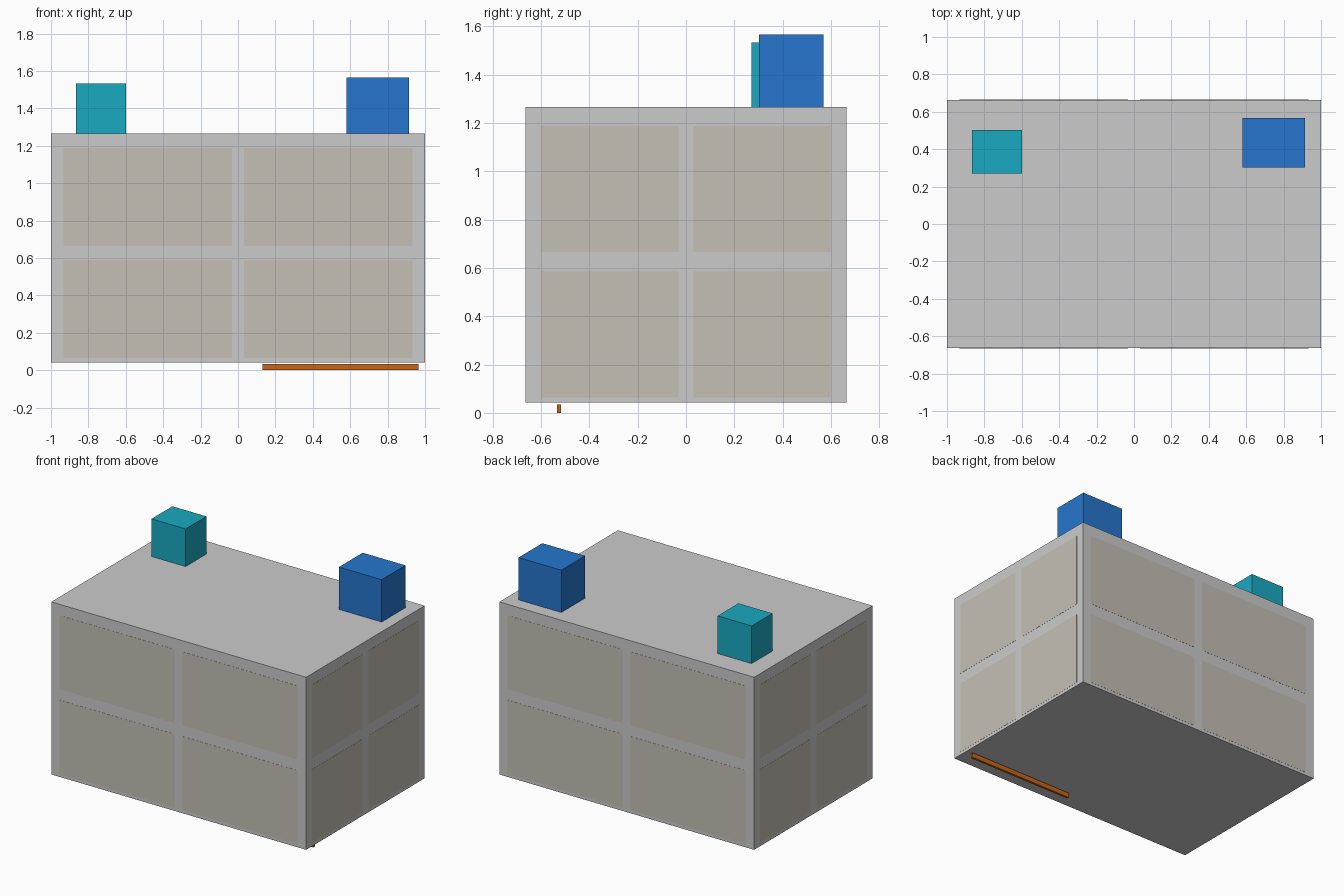
import bpy

if "Cube" in bpy.data.objects:
    bpy.data.objects.remove(bpy.data.objects["Cube"])


def material(name, rgb):
    m = bpy.data.materials.new(name)
    m.diffuse_color = (*rgb, 1)
    m.use_nodes = True
    m.node_tree.nodes["Principled BSDF"].inputs["Base Color"].default_value = m.diffuse_color
    return m


def box(name, x, y, z, mat=None):
    """Box from (min, max) ranges on each axis."""
    bpy.ops.mesh.primitive_cube_add(size=1, location=[sum(r) / 2 for r in (x, y, z)])
    ob = bpy.context.object
    ob.name = name
    ob.scale = [r[1] - r[0] for r in (x, y, z)]
    bpy.ops.object.transform_apply(location=False, rotation=False, scale=True)
    if mat:
        ob.data.materials.append(mat)
    return ob


beige = material("beige", (0.56, 0.52, 0.46))
teal = material("teal", (0.01, 0.40, 0.53))
blue = material("blue", (0.02, 0.18, 0.62))
orange = material("orange", (0.58, 0.13, 0.01))

# Main block
HX, HY = 0.999, 0.664
box("main_body", (-HX, HX), (-HY, HY), (0.042, 1.265))

# Thin wall panels, two by two on each side
PROUD = 0.001
rows = {"lower": (0.064, 0.587), "upper": (0.665, 1.187)}
for row, z in rows.items():
    for s, end in ((-1, "left"), (1, "right")):
        x = sorted((s * 0.032, s * 0.933))
        y = sorted((s * 0.032, s * 0.60))
        for d, face in ((-1, "front"), (1, "back")):
            box(f"{face}_panel_{row}_{end}", x, sorted((d * (HY - 0.01), d * (HY + PROUD))), z, beige)
        for d, face in ((-1, "left"), (1, "right")):
            part = "front" if s < 0 else "rear"
            box(f"{face}_panel_{row}_{part}", sorted((d * (HX - 0.01), d * (HX + PROUD))), y, z, beige)

# Rooftop units
box("roof_unit_small", (-0.867, -0.60), (0.27, 0.503), (1.265, 1.532), teal)
box("roof_unit_large", (0.58, 0.915), (0.302, 0.568), (1.265, 1.565), blue)

# Rail under the front edge
box("bottom_rail", (0.13, 0.965), (-0.534, -0.517), (0.0, 0.034), orange)
